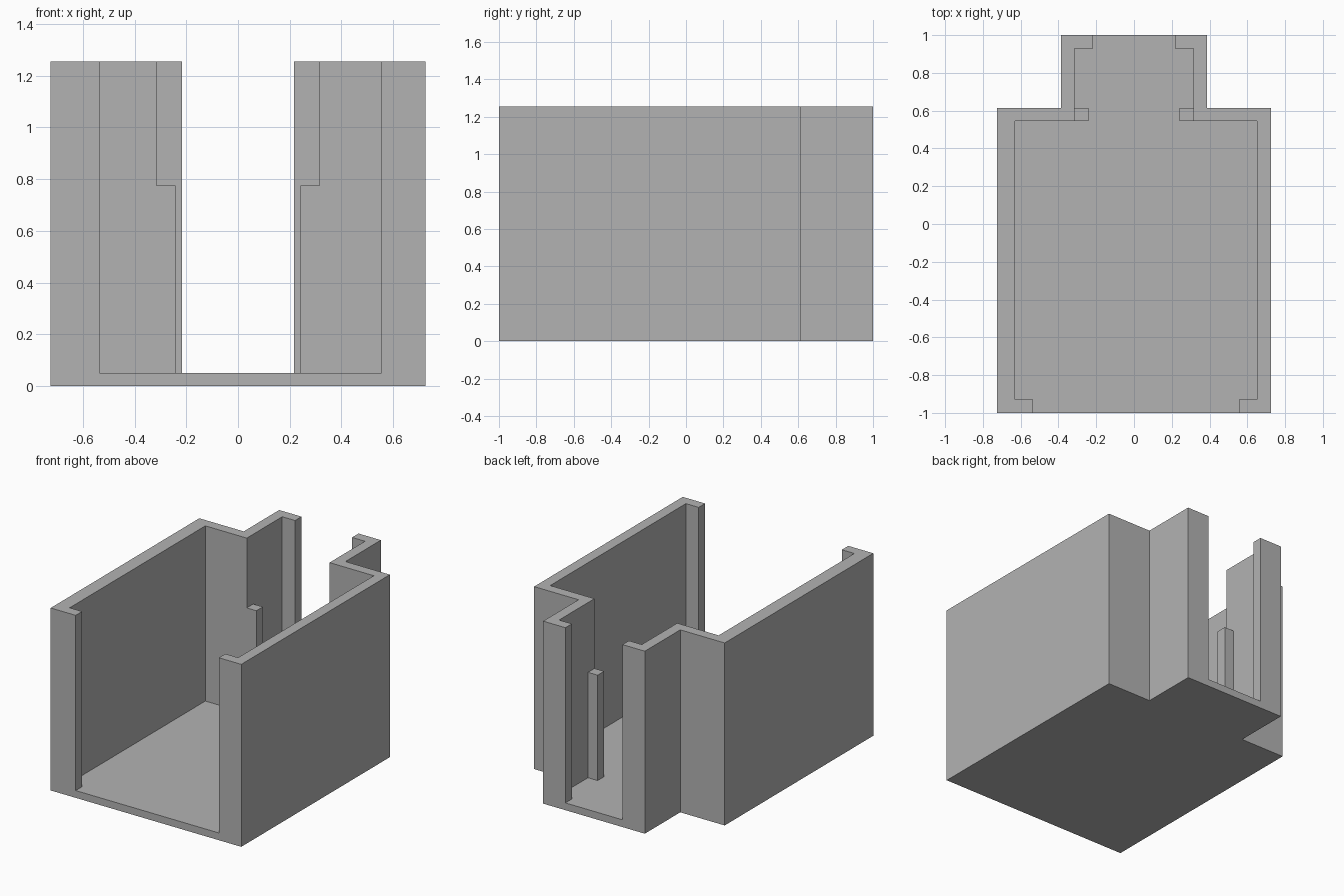
import bpy
import bmesh

if "Cube" in bpy.data.objects:
    bpy.data.objects.remove(bpy.data.objects["Cube"], do_unlink=True)

HEIGHT = 1.255
FLOOR = 0.05

grey = bpy.data.materials.new("plain grey")
grey.use_nodes = True
colour = (0.45, 0.45, 0.45, 1)
grey.diffuse_color = colour
grey.node_tree.nodes["Principled BSDF"].inputs["Base Color"].default_value = colour


def prism(name, outline, bottom, top):
    """Extrude a plan outline straight up."""
    bm = bmesh.new()
    face = bm.faces.new([bm.verts.new((x, y, bottom)) for x, y in outline])
    grown = bmesh.ops.extrude_face_region(bm, geom=[face])["geom"]
    verts = [v for v in grown if isinstance(v, bmesh.types.BMVert)]
    bmesh.ops.translate(bm, verts=verts, vec=(0, 0, top - bottom))
    bmesh.ops.recalc_face_normals(bm, faces=bm.faces)
    mesh = bpy.data.meshes.new(name)
    bm.to_mesh(mesh)
    bm.free()
    mesh.materials.append(grey)
    obj = bpy.data.objects.new(name, mesh)
    bpy.context.collection.objects.link(obj)
    return obj


def plan(right_side, left_side):
    """Join the two sides of a plan, each listed front to back."""
    return left_side + right_side[::-1]


# Solid body: wide front room and narrow back bay
side = [(0.725, -1), (0.725, 0.615), (0.387, 0.615), (0.387, 1)]
body = prism("walls_and_floor", plan([(-x, y) for x, y in side], side), 0, HEIGHT)

# Interior space, open at the top, front and back
back_bay = [(0.315, 0.545), (0.315, 0.93), (0.217, 0.93), (0.217, 1.2)]
left = [(0.555, -1.2), (0.555, -0.93), (0.652, -0.93), (0.652, 0.545)] + back_bay
right = [(-0.535, -1.2), (-0.535, -0.93), (-0.63, -0.93), (-0.63, 0.545)]
right += [(-x, y) for x, y in back_bay]
cutter = prism("interior_cutter", plan(right, left), FLOOR, HEIGHT + 0.2)
cutter.hide_render = True

cut = body.modifiers.new("hollow", "BOOLEAN")
cut.operation = "DIFFERENCE"
cut.solver = "EXACT"
cut.object = cutter
bpy.context.view_layer.objects.active = body
bpy.ops.object.modifier_apply(modifier=cut.name)
bpy.data.objects.remove(cutter, do_unlink=True)

# Short posts standing against the bay walls
for name, s in (("left_post", 1), ("right_post", -1)):
    corners = [(0.242, 0.545), (0.315, 0.545), (0.315, 0.615), (0.242, 0.615)]
    prism(name, [(s * x, y) for x, y in corners], FLOOR, 0.775)
